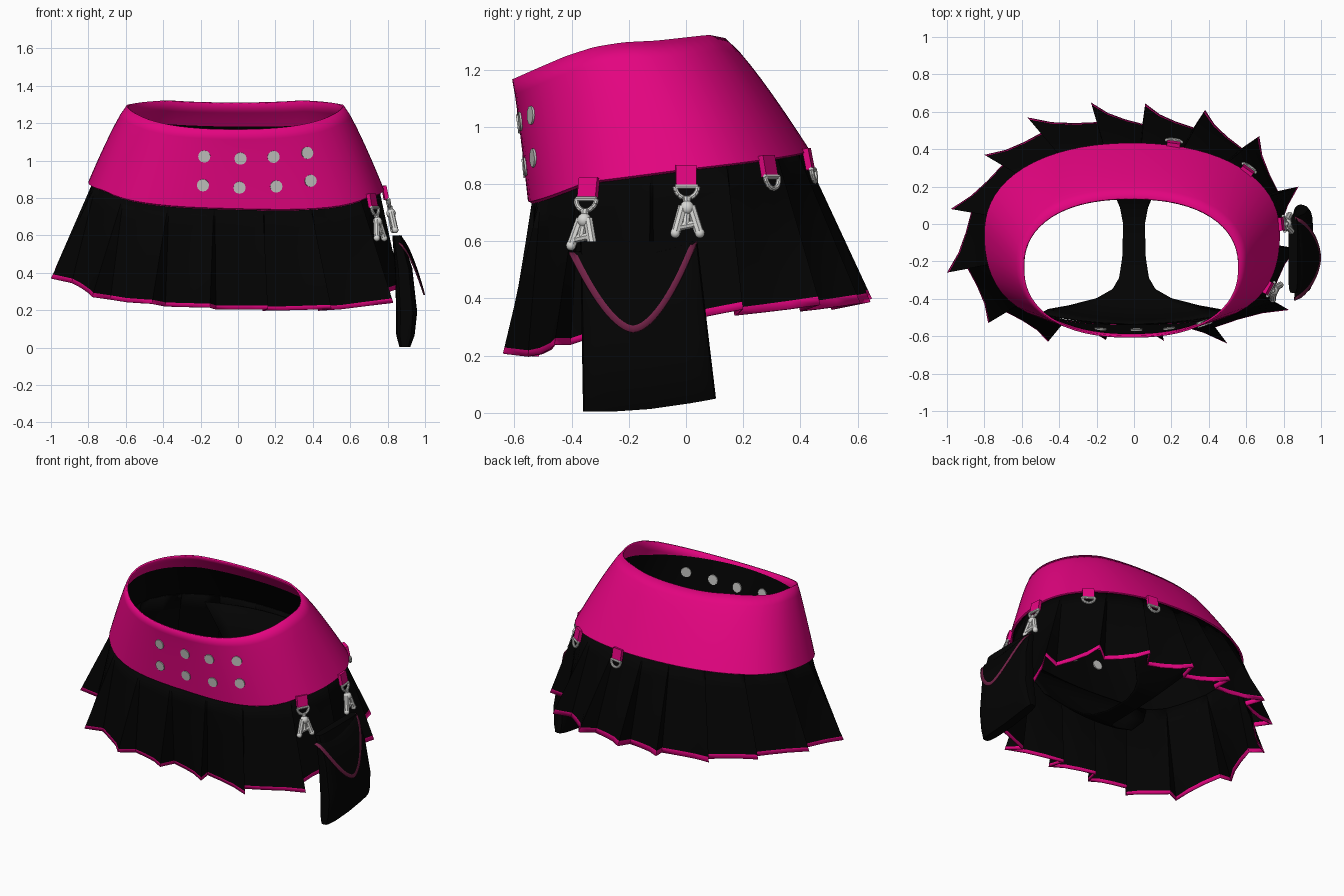
import bpy, bmesh, math
from mathutils import Vector, Matrix

if "Cube" in bpy.data.objects:
    bpy.data.objects.remove(bpy.data.objects["Cube"])


def material(name, rgb):
    m = bpy.data.materials.new(name)
    m.diffuse_color = (*rgb, 1)
    m.use_nodes = True
    m.node_tree.nodes["Principled BSDF"].inputs["Base Color"].default_value = m.diffuse_color
    return m


PINK = material("hot pink", (0.77, 0.0012, 0.215))
BLACK = material("black cloth", (0.001, 0.001, 0.001))
SILVER = material("silver", (0.68, 0.68, 0.66))
STUD = material("stud grey", (0.55, 0.55, 0.53))
PLUM = material("dark pink trim", (0.16, 0.015, 0.06))


def finish(name, bm, mats, thick=0, angle=35):
    mesh = bpy.data.meshes.new(name)
    bm.to_mesh(mesh)
    bm.free()
    ob = bpy.data.objects.new(name, mesh)
    bpy.context.collection.objects.link(ob)
    for m in mats:
        mesh.materials.append(m)
    bpy.ops.object.select_all(action='DESELECT')
    ob.select_set(True)
    bpy.context.view_layer.objects.active = ob
    bpy.ops.object.shade_smooth_by_angle(angle=math.radians(angle))
    if thick:
        s = ob.modifiers.new("thickness", 'SOLIDIFY')
        s.thickness = thick
        s.offset = -1
    return ob


def sheet(name, rows, mats, closed=True, thick=0, rule=None, angle=35, caps=False):
    """Quad surface through rows of points; rule(row) gives the material."""
    bm = bmesh.new()
    vs = [[bm.verts.new(p) for p in r] for r in rows]
    n = len(rows[0])
    for i in range(len(rows) - 1):
        for j in range(n if closed else n - 1):
            k = (j + 1) % n
            f = bm.faces.new((vs[i][j], vs[i + 1][j], vs[i + 1][k], vs[i][k]))
            f.material_index = rule(i) if rule else 0
    if caps:
        bm.faces.new(vs[0])
        bm.faces.new(vs[-1][::-1])
    bmesh.ops.remove_doubles(bm, verts=bm.verts, dist=0.0005)
    return finish(name, bm, mats, thick, angle)


def interp(table, x):
    if x <= table[0][0]:
        return table[0][1]
    for (a, u), (b, v) in zip(table, table[1:]):
        if x <= b:
            return u + (v - u) * (x - a) / (b - a)
    return table[-1][1]


# waistband shape: tilted superellipse rings
TOP_Z = [(-.61, 1.165), (-.52, 1.205), (-.42, 1.248), (-.32, 1.28), (-.22, 1.296),
         (-.1, 1.302), (.08, 1.322), (.14, 1.31)]
LOW_Z = [(-.56, .74), (-.47, .775), (-.35, .825), (0, .872), (.43, .918)]


def ring(cx, cy, a, b, th, f):
    c, s = math.cos(th), math.sin(th)
    n = 2.3 + f * (.65 * max(0, -s) - .1 * max(0, s))
    r = (abs(c) ** n + abs(s) ** n) ** (-1 / n)
    return cx + a * r * c, cy + b * r * s


def band(th, t, grow=0.0):
    f = max(t, 0) ** 0.85
    x0, y0 = ring(-.015, -.235, .58, .373, th, 0)
    x1, y1 = ring(-.01, -.06, .79, .493, th, 1)
    z0, z1 = interp(TOP_Z, y0), interp(LOW_Z, y1) - .025 * x1
    x, y = ring(-.015 + .005 * f, -.235 + .175 * f, .58 + .21 * f + grow,
                .373 + .12 * f + grow, th, f)
    return Vector((x, y, z0 + (z1 - z0) * t))


def band_angle(x, y):
    return math.atan2((y + .06) / .493, (x + .01) / .79)


N = 72
ANG = [2 * math.pi * i / N for i in range(N)]
rows = [[band(a, t / 8) for a in ANG] for t in range(9)]
rows.append([band(a, 1.015, -.012) for a in ANG])
sheet("waistband", rows, [PINK], thick=.01)

# black lining, higher at the front
START = [(-1, .04), (-.5, .2), (1, .33)]
rows = []
for i in range(6):
    rows.append([])
    for a in ANG:
        t0 = interp(START, math.sin(a))
        rows[-1].append(band(a, t0 + (1 - t0) * i / 5, -.016))
sheet("lining", rows, [BLACK])

# pleated skirt: saw-tooth hem, pleats closing towards the waist
TIPS = [(-1, -.26), (-.98, .08), (-.8, .37), (-.57, .57), (-.23, .65), (.06, .645),
        (.38, .61), (.67, .47), (.88, .2), (.87, -.13), (.83, -.46), (.5, -.64),
        (.16, -.625), (-.15, -.62), (-.46, -.63), (-.78, -.53)]
HEM_Z = [(-.64, .208), (-.5, .212), (-.26, .28), (.1, .332), (.64, .39)]


def hem_z(x, y):
    return interp(HEM_Z, y) - .03 * x + .06 * x * x


hem = []
for i, p in enumerate(TIPS):
    p, q = Vector(p), Vector(TIPS[(i + 1) % len(TIPS)])
    inward = (Vector((0, -.03)) - q).normalized()
    notch = q + inward * .11 + (p - q).normalized() * .005
    for k, sag in enumerate((0, .018, .014, 0)):
        w = p.lerp(notch, k / 3) + inward * sag
        hem.append((w.x, w.y, hem_z(w.x, w.y) - .012 * k / 3))
hem.reverse()
rows = []
for v in (0, .2, .4, .6, .8, None, 1):
    rows.append([])
    for h in hem:
        u = .962 - .018 * (h[1] + .64) / 1.28 if v is None else v  # deeper trim at the back
        rows[-1].append(band(band_angle(h[0], h[1]), .97, -.018).lerp(Vector(h), u))
sheet("pleated_skirt", rows, [BLACK, PINK], thick=.008,
      rule=lambda i: 1 if i == 5 else 0, angle=30)

# inner brief joining front and back: y, z, half width, edge rise in y
BRIEF = [(-.538, .79, .5, .055), (-.52, .68, .46, .06), (-.475, .57, .35, .035),
         (-.42, .51, .2, .02), (-.36, .475, .115, .01), (-.29, .455, .08, 0),
         (-.18, .44, .063, 0), (0, .44, .058, 0), (.09, .46, .075, 0),
         (.15, .49, .1, 0), (.26, .6, .2, -.02), (.36, .75, .36, -.06), (.4, .9, .46, -.1)]
rows = [[(w * k / 5, y + e * (k / 5) ** 2, z) for k in range(-5, 6)] for y, z, w, e in BRIEF]
sheet("inner_brief", rows, [BLACK], closed=False, thick=.006)

# two rows of flat round studs; the upper row also shows on the inside
bm = bmesh.new()
for x, z, back in [(-.18, 1.02, .024), (.01, 1.01, .024), (.19, 1.02, .024), (.37, 1.04, .024),
                   (-.19, .865, .005), (.01, .855, .005), (.2, .86, .005), (.39, .89, .005)]:
    th, t = min(((-math.pi + math.pi * i / 240, j / 60)
                 for i in range(40, 201) for j in range(61)),
                key=lambda q: (band(*q).x - x) ** 2 + (band(*q).z - z) ** 2)
    p = band(th, t)
    n = (band(th + .03, t) - band(th - .03, t)).cross(band(th, t - .04) - band(th, t + .04))
    n.normalize()
    if n.y > 0:
        n = -n
    m = (Matrix.Translation(p + n * (.006 - back) / 2)
         @ n.to_track_quat('Z', 'Y').to_matrix().to_4x4())
    bmesh.ops.create_cone(bm, cap_ends=True, segments=12, radius1=.033, radius2=.033,
                          depth=.006 + back, matrix=m)
finish("front_studs", bm, [STUD])


# hanging hardware, built in a local frame (x along band, y outwards, z up)
def rod(bm, a, b, r, frame):
    a, b = Vector(a), Vector(b)
    m = Matrix.Translation((a + b) / 2) @ (b - a).to_track_quat('Z', 'Y').to_matrix().to_4x4()
    bmesh.ops.create_cone(bm, cap_ends=True, segments=8, radius1=r, radius2=r,
                          depth=(b - a).length, matrix=frame @ m)


def ball(bm, p, r, frame):
    bmesh.ops.create_uvsphere(bm, u_segments=10, v_segments=6, radius=r,
                              matrix=frame @ Matrix.Translation(p))


def hardware(label, x, y, clip, turn=0.0, push=.004):
    th = band_angle(x, y)
    p = band(th, 1)
    tan = band(th + .03, 1) - band(th - .03, 1)
    tan.z = 0
    tan = Matrix.Rotation(turn, 3, 'Z') @ tan.normalized()
    out = Vector((tan.y, -tan.x, 0))
    up = (Vector((0, 0, 1)) - out * .2).normalized()
    frame = Matrix((tan, up.cross(tan) * -1 if up.cross(tan).dot(out) < 0 else up.cross(tan),
                    up)).transposed().to_4x4()
    frame.translation = p + out * push
    bm = bmesh.new()
    bmesh.ops.create_cube(bm, size=1, matrix=frame @ Matrix.Translation((0, 0, -.025))
                          @ Matrix.Diagonal((.072, .022, .075, 1)))
    finish(label + "_tab", bm, [PINK])
    bm = bmesh.new()
    pts = [(.04 * math.cos(a), .008, -.064 + .042 * math.sin(a))
           for a in [math.pi + math.pi * i / 8 for i in range(9)]]
    for a, b in zip(pts, pts[1:] + pts[:1]):
        rod(bm, a, b, .009, frame)
    if clip:
        rod(bm, (0, .01, -.1), (0, .01, -.145), .014, frame)
        ball(bm, (0, .01, -.14), .026, frame)
        for s in (-1, 1):
            rod(bm, (s * .014, .01, -.135), (s * .04, .01, -.225), .017, frame)
            ball(bm, (s * .043, .01, -.23), .018, frame)
        rod(bm, (-.038, .01, -.21), (.035, .01, -.195), .014, frame)
        rod(bm, (0, .01, -.14), (-.006, .01, -.2), .014, frame)
    finish(label + "_ring", bm, [SILVER])


hardware("front_clip", .73, -.345, True, turn=.1, push=.004)
hardware("side_clip", .79, 0, True)
hardware("rear_side_loop", .62, .29, False)
hardware("back_loop", .22, .44, False)

# hip pouch body: closed loops from top to bottom
rows = []
for s in [i / 10 for i in range(11)]:
    y0, y1 = -.37 + .01 * s, .04 + .065 * s
    half = interp([(0, .025), (.3, .047), (.7, .056), (.95, .048), (1, .03)], s)
    xc = interp([(0, .85), (.3, .885), (.7, .902), (1, .892)], s)
    loop = []
    for k in range(20):
        a = 2 * math.pi * k / 20
        c, d = [math.copysign(abs(q) ** .45, q) for q in (math.cos(a), math.sin(a))]
        y = (y0 + y1) / 2 + (y1 - y0) / 2 * d
        low = .004 + .045 * max(0, (y + .25) / .35) ** 1.5
        loop.append((xc + half * c, y, .6 + (low - .6) * s))
    rows.append(loop)
sheet("pouch_body", rows, [BLACK], caps=True)

# pouch flap curling outwards, with a trimmed rounded edge
rows = [[] for _ in range(7)]
for j in range(29):
    u = j / 14 - 1
    y = -.185 + .225 * u
    top = .582 + .02 * u
    low = .282 + (top - .282) * abs(u) ** 1.75
    trim = min(.023 * math.sqrt(1 + 5 * abs(u) ** 1.5), top - low)
    for i, z in enumerate([top + (low + trim - top) * k / 5 for k in range(6)] + [low]):
        rows[i].append((.862 + .138 * (max(0, top - z) / .3) ** .65, y, z))
sheet("pouch_flap", rows, [BLACK, PLUM], closed=False, thick=.008,
      rule=lambda i: 1 if i == 5 else 0)
